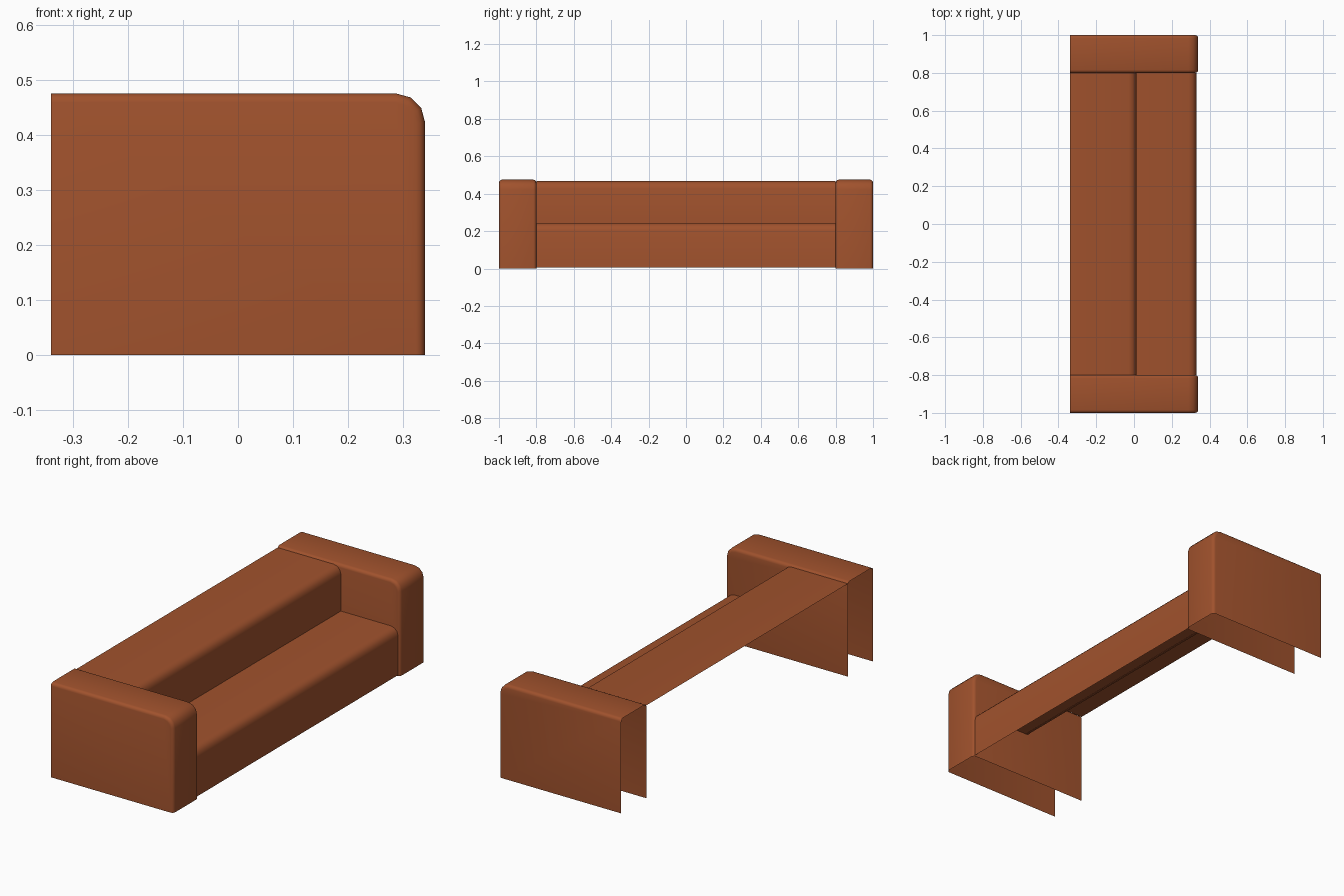
import bpy, bmesh, math

if "Cube" in bpy.data.objects:
    bpy.data.objects.remove(bpy.data.objects["Cube"])

leather = bpy.data.materials.new("brown leather")
leather.diffuse_color = (0.352, 0.084, 0.026, 1)
leather.use_nodes = True
leather.node_tree.nodes["Principled BSDF"].inputs["Base Color"].default_value = leather.diffuse_color

BACK_X = -0.34


def corner(x, z, r, n=3):
    """Rounded top-front corner as a short list of x,z points."""
    return [(x - r + r * math.sin(a), z - r + r * math.cos(a))
            for a in (math.pi / 2 * i / n for i in range(n + 1))]


def finish(name, bm):
    me = bpy.data.meshes.new(name)
    bm.to_mesh(me)
    bm.free()
    ob = bpy.data.objects.new(name, me)
    bpy.context.collection.objects.link(ob)
    me.materials.append(leather)
    bpy.ops.object.select_all(action='DESELECT')
    ob.select_set(True)
    bpy.context.view_layer.objects.active = ob
    bpy.ops.object.shade_smooth_by_angle(angle=math.radians(50))
    return ob


def arm(name, y0, y1):
    """Armrest shell, open at the back and underneath."""
    profile = [(BACK_X, 0), (BACK_X, 0.475)] + corner(0.34, 0.475, 0.052) + [(0.34, 0)]
    bm = bmesh.new()
    cap = bm.faces.new([bm.verts.new((x, y0, z)) for x, z in profile])
    ext = bmesh.ops.extrude_face_region(bm, geom=[cap], use_keep_orig=True)["geom"]
    for v in ext:
        if isinstance(v, bmesh.types.BMVert):
            v.co.y = y1
    bmesh.ops.recalc_face_normals(bm, faces=bm.faces)
    # soften the side rims along the top and the front
    rims = [e for e in bm.edges
            if abs(e.verts[0].co.y - e.verts[1].co.y) < 1e-5
            and max(v.co.z for v in e.verts) > 0.01
            and max(v.co.x for v in e.verts) > 0]
    bmesh.ops.bevel(bm, geom=rims, offset=0.016, segments=3, profile=0.5, affect='EDGES')
    bm.normal_update()
    holes = [f for f in bm.faces
             if all(abs(v.co.x - BACK_X) < 1e-4 for v in f.verts)
             or all(abs(v.co.z) < 1e-4 for v in f.verts)]
    bmesh.ops.delete(bm, geom=holes, context='FACES')
    return finish(name, bm)


def sheet(name, profile, half):
    """Open sheet swept along y, normals facing up and forward."""
    bm = bmesh.new()
    rows = [[bm.verts.new((x, y, z)) for x, z in profile] for y in (-half, half)]
    for i in range(len(profile) - 1):
        bm.faces.new((rows[0][i], rows[0][i + 1], rows[1][i + 1], rows[1][i]))
    return finish(name, bm)


# armrests
arm("right_arm", -1.0, -0.8)
arm("left_arm", 0.8, 1.0)

# backrest and seat cushions
sheet("backrest", [(BACK_X, 0.467)] + corner(0.012, 0.467, 0.04) + [(0.012, 0.24)], 0.8)
sheet("seat", [(0.0, 0.242)] + corner(0.33, 0.242, 0.04) + [(0.33, 0.005)], 0.8)
